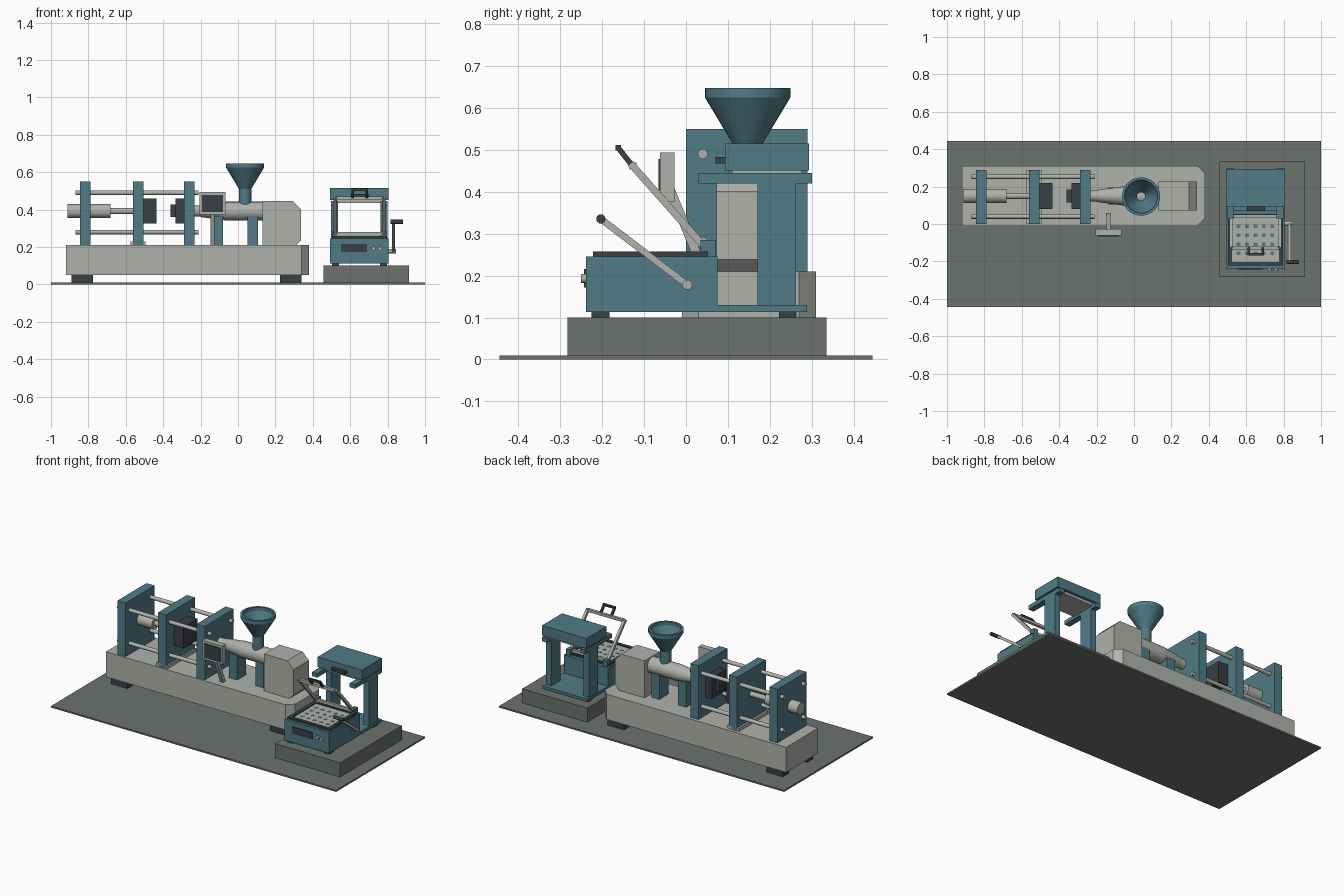
import bpy, bmesh, math
from mathutils import Vector, Matrix

if "Cube" in bpy.data.objects:
    bpy.data.objects.remove(bpy.data.objects["Cube"], do_unlink=True)


def material(name, rgb):
    m = bpy.data.materials.new(name)
    m.use_nodes = True
    m.diffuse_color = (*rgb, 1)
    m.node_tree.nodes["Principled BSDF"].inputs["Base Color"].default_value = (*rgb, 1)
    return m


LIGHT = material("light grey", (0.43, 0.45, 0.41))
TEAL = material("teal paint", (0.08, 0.198, 0.238))
FLOOR = material("floor grey", (0.15, 0.171, 0.156))
DARK = material("dark grey", (0.042, 0.05, 0.061))


def finish(name, bm, mat, smooth=False):
    bmesh.ops.recalc_face_normals(bm, faces=bm.faces)
    me = bpy.data.meshes.new(name)
    bm.to_mesh(me)
    bm.free()
    me.materials.append(mat)
    ob = bpy.data.objects.new(name, me)
    bpy.context.collection.objects.link(ob)
    if smooth:
        bpy.ops.object.select_all(action='DESELECT')
        ob.select_set(True)
        bpy.context.view_layer.objects.active = ob
        bpy.ops.object.shade_smooth_by_angle(angle=math.radians(30))
    return ob


def box(name, mat, x, y, z):
    """Box from three (low, high) ranges."""
    bm = bmesh.new()
    bmesh.ops.create_cube(bm, size=1)
    for v in bm.verts:
        v.co = [lo + (c + 0.5) * (hi - lo) for c, (lo, hi) in zip(v.co, (x, y, z))]
    return finish(name, bm, mat)


def rod(name, mat, a, b, r, r2=None, sides=24):
    """Round bar or cone between two points."""
    a, b = Vector(a), Vector(b)
    bm = bmesh.new()
    turn = (b - a).to_track_quat('Z', 'Y').to_matrix().to_4x4()
    bmesh.ops.create_cone(bm, cap_ends=True, segments=sides, radius1=r,
                          radius2=r if r2 is None else r2, depth=(b - a).length,
                          matrix=Matrix.Translation((a + b) / 2) @ turn)
    return finish(name, bm, mat, True)


def beam(name, mat, a, b, w):
    """Square bar between two points, edges kept parallel to x."""
    a, b = Vector(a), Vector(b)
    d = (b - a).normalized()
    side = Vector((0, 1, 0)) if abs(d.x) > 0.9 else Vector((1, 0, 0))
    up = d.cross(side)
    bm = bmesh.new()
    bmesh.ops.create_cube(bm, size=1)
    for v in bm.verts:
        v.co = (a + b) / 2 + d * (v.co.x * (b - a).length) + (side * v.co.y + up * v.co.z) * w
    return finish(name, bm, mat)


def prism(name, mat, points, offset):
    """Polygon pushed along an offset vector."""
    bm = bmesh.new()
    face = bm.faces.new([bm.verts.new(p) for p in points])
    out = bmesh.ops.extrude_face_region(bm, geom=[face])
    bmesh.ops.translate(bm, vec=offset, verts=[g for g in out["geom"] if isinstance(g, bmesh.types.BMVert)])
    return finish(name, bm, mat)


def lathe(name, mat, profile, center, sides=32):
    """Open profile of (radius, height) turned about z."""
    bm = bmesh.new()
    vs = [bm.verts.new((center[0] + r, center[1], z)) for r, z in profile]
    es = [bm.edges.new(p) for p in zip(vs, vs[1:])]
    bmesh.ops.spin(bm, geom=vs + es, cent=(*center, 0), axis=(0, 0, 1), angle=math.tau, steps=sides)
    bmesh.ops.remove_doubles(bm, verts=bm.verts, dist=1e-5)
    return finish(name, bm, mat, True)


# Floor and pedestal
box("floor_slab", FLOOR, (-1, 1), (-0.445, 0.445), (0, 0.01))
box("pedestal", FLOOR, (0.458, 0.915), (-0.283, 0.335), (0.01, 0.1))

# Moulding machine bed with clipped end corners, and its feet
bed = [(-0.92, -0.01), (0.34, -0.01), (0.38, 0.03), (0.38, 0.27), (0.34, 0.31), (-0.92, 0.31)]
prism("machine_bed", LIGHT, [(x, y, 0.05) for x, y in bed], (0, 0, 0.16))
for x in (-0.89, 0.225):
    for y in (0.0, 0.24):
        box("machine_foot", DARK, (x, x + 0.115), (y, y + 0.06), (0.01, 0.05))

# Clamp plates, tie bars and ram
CY, CZ = 0.15, 0.392
for name, x in (("rear_plate", -0.845), ("moving_plate", -0.562), ("fixed_plate", -0.29)):
    box(name, TEAL, (x, x + 0.057), (0, 0.29), (0.21, 0.55))
for y in (0.04, 0.253):
    for z in (0.28, 0.49):
        rod("tie_bar", LIGHT, (-0.868, y, z), (-0.212, y, z), 0.012, sides=16)
box("slide_shoe", LIGHT, (-0.575, -0.495), (0.0, 0.29), (0.21, 0.23))
rod("clamp_cylinder", LIGHT, (-0.912, CY, CZ), (-0.683, CY, CZ), 0.038)
rod("clamp_rod", LIGHT, (-0.683, CY, CZ), (-0.56, CY, CZ), 0.016)
box("moving_mould", DARK, (-0.505, -0.437), (0.08, 0.22), (0.325, 0.46))
box("fixed_mould", DARK, (-0.335, -0.29), (0.08, 0.22), (0.325, 0.46))
box("mould_core", DARK, (-0.362, -0.335), (0.115, 0.185), (0.36, 0.427))

# Injection barrel, supports and drive housing
rod("nozzle", LIGHT, (-0.235, CY, CZ), (-0.2, CY, CZ), 0.03)
rod("barrel_cone", LIGHT, (-0.2, CY, CZ), (-0.065, CY, CZ), 0.032, 0.05)
rod("barrel", LIGHT, (-0.065, CY, CZ), (0.135, CY, CZ), 0.05)
for x in (-0.137, 0.05):
    box("barrel_support", TEAL, (x, x + 0.057), (0.105, 0.195), (0.21, 0.365))
housing = [(0.132, 0.21), (0.31, 0.21), (0.338, 0.238), (0.338, 0.4), (0.294, 0.445), (0.132, 0.445)]
prism("drive_housing", LIGHT, [(x, 0.073, z) for x, z in housing], (0, 0.154, 0))

# Hollow hopper with neck
lathe("hopper", TEAL, [(0.033, 0.42), (0.033, 0.51), (0.102, 0.625), (0.102, 0.647), (0.088, 0.647),
                       (0.088, 0.625), (0.022, 0.515), (0.022, 0.42)], (0.038, 0.147))

# Control screen on a leaning arm
box("screen_case", LIGHT, (-0.205, -0.068), (-0.062, -0.027), (0.375, 0.493))
box("screen", DARK, (-0.193, -0.08), (-0.066, -0.061), (0.387, 0.478))
beam("screen_arm", LIGHT, (-0.136, -0.04, 0.41), (-0.136, 0.045, 0.205), 0.022)

# Forming machine: base, body and feet
L, R = 0.493, 0.805
for x in (0.502, 0.76):
    for y in (-0.225, 0.222):
        box("former_foot", DARK, (x, x + 0.037), (y, y + 0.042), (0.1, 0.115))
box("former_base", TEAL, (L, R), (-0.238, 0.288), (0.113, 0.13))
box("former_body", TEAL, (L, R), (-0.238, 0.075), (0.113, 0.246))

# Dark seal around the perforated bed plate
for x in (0.503, 0.775):
    box("seal_side", DARK, (x, x + 0.022), (-0.222, 0.053), (0.246, 0.258))
for y in (-0.222, 0.033):
    box("seal_end", DARK, (0.525, 0.775), (y, y + 0.02), (0.246, 0.258))
box("bed_plate", LIGHT, (0.525, 0.775), (-0.202, 0.033), (0.246, 0.251))
for i in range(5):
    for j in range(4):
        x, y = 0.649 + (i - 2) * 0.045, -0.013 - j * 0.048
        box("bed_hole", TEAL, (x - 0.01, x + 0.01), (y - 0.009, y + 0.009), (0.25, 0.252))

# Control panel and knobs
box("control_panel", DARK, (0.55, 0.69), (-0.243, -0.237), (0.172, 0.216))
for x in (0.725, 0.758):
    rod("control_knob", LIGHT, (x, -0.237, 0.193), (x, -0.25, 0.193), 0.011, sides=16)

# Raised clamp frame with handle, tilted about its hinge
hinge, top, grip = Vector((0, 0.047, 0.265)), Vector((0, -0.132, 0.467)), Vector((0, -0.162, 0.505))
X = Vector((1, 0, 0))
for x in (0.52, 0.779):
    beam("clamp_frame_side", LIGHT, hinge + X * x, top + X * x, 0.017)
    box("hinge_lug", TEAL, (x - 0.014, x + 0.014), (0.035, 0.07), (0.245, 0.285))
for p in (hinge, top):
    q = p.lerp((hinge + top) / 2, 0.06)
    beam("clamp_frame_bar", LIGHT, q + X * 0.52, q + X * 0.779, 0.017)
for x in (0.614, 0.688):
    beam("handle_leg", DARK, top + X * x, grip + X * x, 0.013)
beam("handle_grip", DARK, grip + X * 0.6075, grip + X * 0.6945, 0.013)

# Heater head on columns and rails
for x in (L + 0.005, R - 0.042):
    box("column", TEAL, (x, x + 0.037), (0.17, 0.262), (0.13, 0.42))
    box("heater_rail", TEAL, (x, x + 0.037), (0.03, 0.3), (0.419, 0.445))
box("heater_plate", LIGHT, (0.51, 0.788), (0.11, 0.275), (0.435, 0.452))
box("heater_head", TEAL, (L, R), (0.093, 0.293), (0.451, 0.515))
box("heater_handle", DARK, (0.605, 0.7), (0.07, 0.094), (0.467, 0.483))

# Side lever
rod("lever_pivot", LIGHT, (0.8, 0.003, 0.178), (0.845, 0.003, 0.178), 0.012, sides=16)
beam("lever_arm", LIGHT, (0.832, 0.003, 0.178), (0.832, -0.203, 0.335), 0.016)
rod("lever_grip", DARK, (0.815, -0.203, 0.335), (0.882, -0.203, 0.335), 0.011, sides=16)
